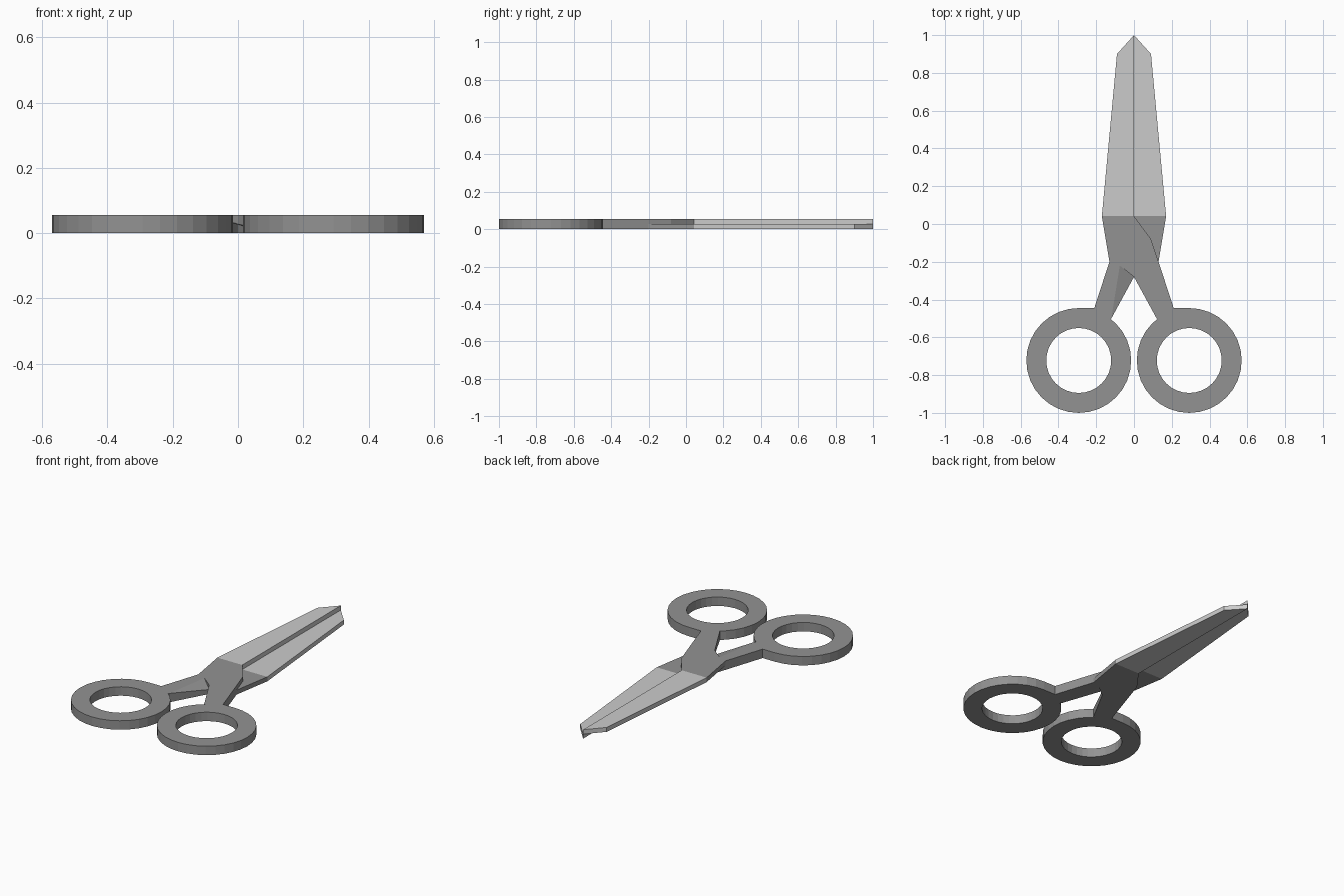
import bpy, bmesh, math

if "Cube" in bpy.data.objects:
    bpy.data.objects.remove(bpy.data.objects["Cube"])

H = 0.055          # full thickness
MID = H / 2        # where the two halves slide on each other
SEG = 32


def material(name, v):
    m = bpy.data.materials.new(name)
    m.diffuse_color = (v, v, v, 1)
    m.use_nodes = True
    m.node_tree.nodes["Principled BSDF"].inputs["Base Color"].default_value = m.diffuse_color
    return m


STEEL = material("light steel", 0.60)
GRIP = material("grey handle", 0.29)


def finish(name, bm, mat, flip):
    # the second half is the first one turned over about the long axis
    if flip:
        for v in bm.verts:
            v.co.x, v.co.z = -v.co.x, H - v.co.z
    bmesh.ops.recalc_face_normals(bm, faces=bm.faces)
    me = bpy.data.meshes.new(name)
    bm.to_mesh(me)
    bm.free()
    me.materials.append(mat)
    ob = bpy.data.objects.new(name, me)
    bpy.context.collection.objects.link(ob)
    return ob


def prism(outline, z0, z1, raised=None):
    """Extruded outline; the 'raised' corner's underside lifts to MID as a ramp."""
    bm = bmesh.new()
    n = len(outline)
    low = [bm.verts.new((x, y, MID if i == raised else z0)) for i, (x, y) in enumerate(outline)]
    top = [bm.verts.new((x, y, z1)) for x, y in outline]
    bm.faces.new(top)
    if raised is None:
        bm.faces.new(low[::-1])
    else:
        bm.faces.new([low[raised - 1], low[raised], low[(raised + 1) % n]])
        bm.faces.new([v for i, v in enumerate(low) if i != raised])
    for i in range(n):
        j = (i + 1) % n
        bm.faces.new([low[i], low[j], top[j], top[i]])
    return bm


def ring(cx, cy, r_out, r_in):
    bm = bmesh.new()
    loops = []
    for r, z in ((r_out, 0), (r_out, H), (r_in, H), (r_in, 0)):
        loops.append([bm.verts.new((cx + r * math.cos(math.tau * k / SEG),
                                    cy + r * math.sin(math.tau * k / SEG), z))
                      for k in range(SEG)])
    for a in range(4):
        p, q = loops[a], loops[(a + 1) % 4]
        for k in range(SEG):
            j = (k + 1) % SEG
            bm.faces.new([p[k], p[j], q[j], q[k]])
    return bm


BLADE = [(0, 1), (-0.09, 0.9), (-0.17, 0.042), (0, 0.042)]
PIVOT = [(-0.17, 0.042), (-0.13, -0.2), (-0.075, -0.22), (0, -0.28),
         (0.075, -0.22), (0.13, -0.2), (0.09, -0.08), (0, 0.042)]
SHANK = [(0.13, -0.2), (0.075, -0.22), (0, -0.28), (0.12, -0.5),
         (0.22, -0.53), (0.2925, -0.5), (0.2925, -0.445), (0.21, -0.445)]

for side, flip in (("upper", False), ("lower", True)):
    # blade and crossing plate, half thickness each
    finish(side + "_blade", prism(BLADE, MID, H), STEEL, flip)
    finish(side + "_pivot_plate", prism(PIVOT, MID, H), GRIP, flip)
    # finger ring joined to its full-thickness shank
    handle = finish(side + "_handle", ring(0.2925, -0.7225, 0.2775, 0.172), GRIP, flip)
    shank = finish(side + "_shank_helper", prism(SHANK, 0, H, raised=2), GRIP, flip)
    shank.hide_render = True
    shank.hide_viewport = True
    join = handle.modifiers.new("join_shank", 'BOOLEAN')
    join.operation = 'UNION'
    join.solver = 'EXACT'
    join.object = shank
